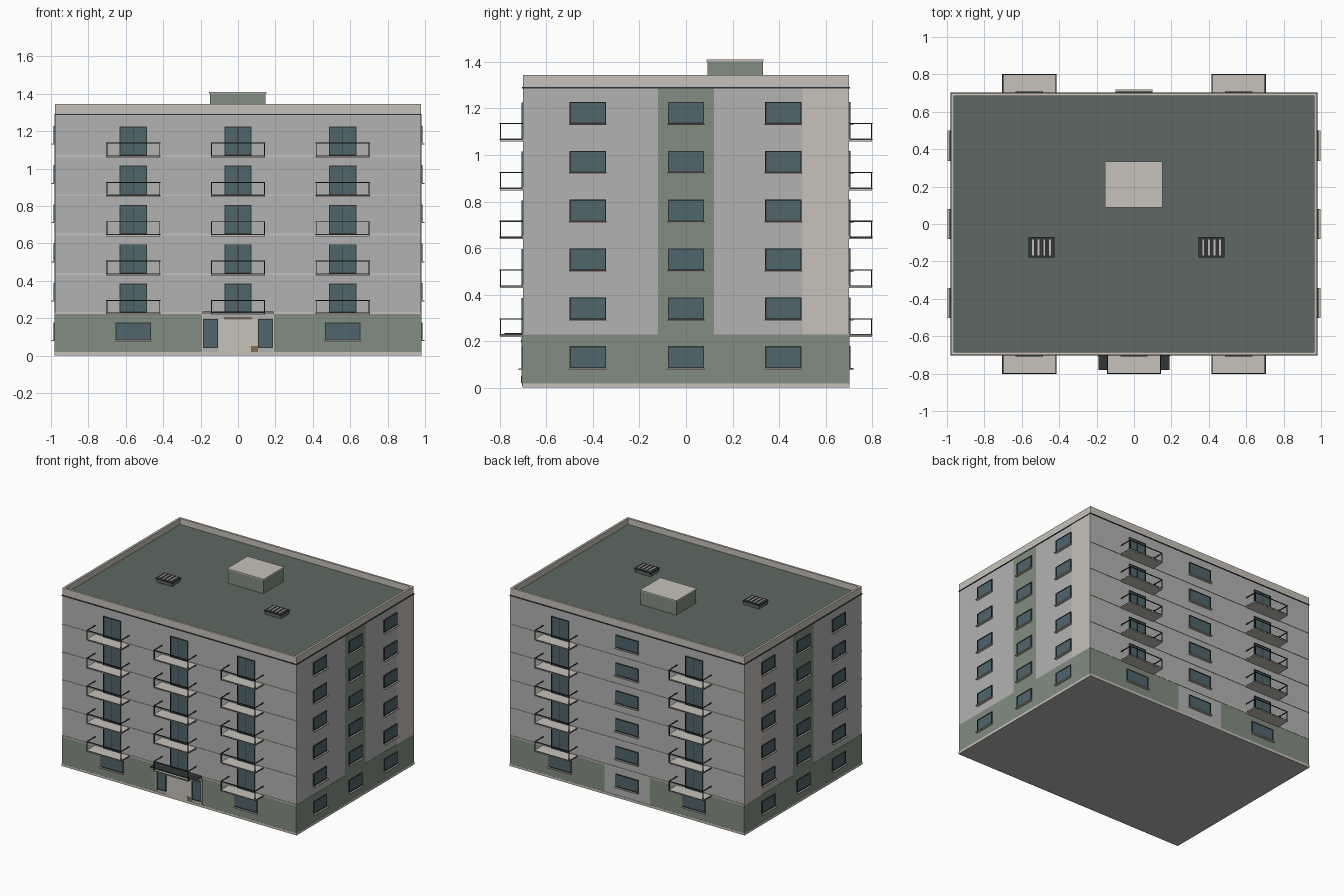
import bpy, bmesh

if "Cube" in bpy.data.objects:
    bpy.data.objects.remove(bpy.data.objects["Cube"])

HX, HY = 0.978, 0.70          # half size of the building
FLOOR = 0.21                  # storey height
LEVELS = [0.23 + FLOOR * i for i in range(5)]
BAYS = (-0.56, 0.56)


def mat(name, r, g, b):
    m = bpy.data.materials.new(name)
    m.diffuse_color = (r, g, b, 1)
    m.use_nodes = True
    m.node_tree.nodes["Principled BSDF"].inputs["Base Color"].default_value = m.diffuse_color
    return m


WALL = mat("wall_grey", .45, .45, .45)
BEIGE = mat("beige", .57, .54, .49)
GREEN = mat("green", .22, .27, .22)
GLASS = mat("glass", .08, .13, .15)
ROOF = mat("roof", .11, .14, .125)
DARK = mat("dark_metal", .03, .035, .035)
BROWN = mat("brown", .22, .15, .09)

parts = {}                    # name -> (material, list of boxes)


def box(name, m, x0, x1, y0, y1, z0, z1):
    parts.setdefault(name, (m, []))[1].append(
        (min(x0, x1), max(x0, x1), min(y0, y1), max(y0, y1), z0, z1))


def wall_box(side, name, m, u0, u1, d0, d1, z0, z1):
    """Box on a facade: u runs along the wall, d points outward."""
    name = side + "_" + name
    if side in ("front", "back"):
        s = -1 if side == "front" else 1
        box(name, m, u0, u1, s * (HY + d0), s * (HY + d1), z0, z1)
    else:
        s = -1 if side == "left" else 1
        box(name, m, s * (HX + d0), s * (HX + d1), u0, u1, z0, z1)


def window(side, u, w, z0, z1, mullion=False, sill=0.02):
    a, b, t = u - w / 2, u + w / 2, 0.005
    wall_box(side, "window_glass", GLASS, a, b, -0.01, 0.005, z0, z1)
    for p in ((a, a + t, z0, z1), (b - t, b, z0, z1), (a, b, z0, z0 + t), (a, b, z1 - t, z1)):
        wall_box(side, "window_frames", DARK, p[0], p[1], 0, 0.008, p[2], p[3])
    if mullion:
        wall_box(side, "window_frames", DARK, u - t / 2, u + t / 2, 0, 0.008, z0, z1)
    if sill:
        wall_box(side, "window_sills", BEIGE, a - .003, b + .003, 0, sill, z0 - 0.006, z0)


def balcony(side, u, z):
    a, b, d, t, h = u - 0.144, u + 0.144, 0.10, 0.005, 0.08
    wall_box(side, "balcony_slabs", BEIGE, a, b, 0, d, z - 0.012, z)
    # dark edging at the slab and handrail above
    for zz in (z - 0.006, z + h - 0.012 - t):
        wall_box(side, "balcony_rails", DARK, a - .001, b + .001, d - t + .001, d + .001, zz, zz + t)
        wall_box(side, "balcony_rails", DARK, a - .001, a + t, 0, d, zz, zz + t)
        wall_box(side, "balcony_rails", DARK, b - t, b + .001, 0, d, zz, zz + t)
    for p in (a, b - t):
        wall_box(side, "balcony_rails", DARK, p, p + t, d - t, d, z, z + h - 0.012)


# main body, roof deck, parapet and cornice line
box("body", WALL, -HX, HX, -HY, HY, 0, 1.295)
box("roof_deck", ROOF, -HX + .015, HX - .015, -HY + .015, HY - .015, 1.29, 1.30)
for s in (-1, 1):
    box("parapet", BEIGE, -HX, HX, s * HY, s * (HY - .016), 1.29, 1.345)
    box("parapet", BEIGE, s * HX, s * (HX - .016), -HY + .016, HY - .016, 1.29, 1.345)
for side, half in (("front", HX), ("back", HX), ("left", HY), ("right", HY)):
    wall_box(side, "cornice_line", DARK, -half - .004, half + .004, 0, .004, 1.285, 1.292)
    wall_box(side, "plinth", BEIGE, -half - .003, half + .003, 0, .003, 0, 0.018)

# long facades
for side in ("front", "back"):
    for s in (-1, 1):
        wall_box(side, "ground_panels", GREEN, s * 0.19 if s > 0 else -HX, HX if s > 0 else -0.19,
                 0, .002, 0.018, 0.225)
    for z in LEVELS:
        wall_box(side, "floor_bands", BEIGE, -HX, HX, 0, .004, z - 0.008, z + 0.002)
    for u in BAYS:
        window(side, u, 0.19, 0.082, 0.177)
        for z in LEVELS:
            balcony(side, u, z)
            window(side, u, 0.146, z, z + 0.155, mullion=True, sill=0.012)

# middle bay: balconies in front, windows at the back
for z in LEVELS:
    balcony("front", 0, z)
    window("front", 0, 0.146, z, z + 0.155, mullion=True, sill=0.012)
for i in range(6):
    z = 0.084 + FLOOR * i
    window("back", 0, 0.19, z, z + 0.094)

# short facades: stripes and three window columns
for side in ("left", "right"):
    wall_box(side, "ground_panel", GREEN, -HY, HY, 0, .002, 0.018, 0.228)
    wall_box(side, "centre_stripe", GREEN, -0.12, 0.12, 0, .002, 0.228, 1.287)
    wall_box(side, "corner_stripe", BEIGE, 0.5, HY, 0, .002, 0.228, 1.287)
    for u in (-0.422, 0, 0.418):
        for i in range(6):
            z = 0.084 + FLOOR * i
            window(side, u, 0.156, z, z + 0.094)

# entrance
wall_box("front", "entrance_door", BEIGE, -0.105, 0.105, 0, 0.006, 0.01, 0.2)
wall_box("front", "entrance_lintel", BROWN, -0.075, 0.075, 0, 0.01, 0.194, 0.204)
wall_box("front", "entrance_box", BROWN, 0.07, 0.103, 0, 0.01, 0.02, 0.05)
wall_box("front", "entrance_canopy", BEIGE, -0.19, 0.19, 0, 0.08, 0.222, 0.23)
wall_box("front", "canopy_trim", DARK, -0.19, 0.19, 0, 0.081, 0.23, 0.236)
for s in (-1, 1):
    window("front", s * 0.147, 0.078, 0.04, 0.195, sill=0)
    wall_box("front", "entrance_posts", BEIGE, s * 0.187, s * 0.193, 0, 0.008, 0.018, 0.222)

# roof stair house
box("stair_house", GREEN, -0.15, 0.148, 0.092, 0.33, 1.295, 1.404)
box("stair_house_lid", BEIGE, -0.154, 0.152, 0.089, 0.334, 1.402, 1.41)

# roof vents with slats
for x in (-0.495, 0.415):
    box("roof_vents", ROOF, x - .065, x + .065, -.175, -.075, 1.295, 1.327)
    box("roof_vent_caps", DARK, x - .07, x + .07, -.18, -.07, 1.323, 1.331)
    for i in range(4):
        sx = x - .045 + .03 * i
        box("roof_vent_slats", BEIGE, sx - .005, sx + .005, -.168, -.082, 1.33, 1.335)

# turn the collected boxes into one mesh per part
for name, (m, boxes) in parts.items():
    bm = bmesh.new()
    for x0, x1, y0, y1, z0, z1 in boxes:
        for v in bmesh.ops.create_cube(bm, size=1)["verts"]:
            v.co = (x1 if v.co.x > 0 else x0, y1 if v.co.y > 0 else y0, z1 if v.co.z > 0 else z0)
    me = bpy.data.meshes.new(name)
    bm.to_mesh(me)
    bm.free()
    me.materials.append(m)
    bpy.context.collection.objects.link(bpy.data.objects.new(name, me))
